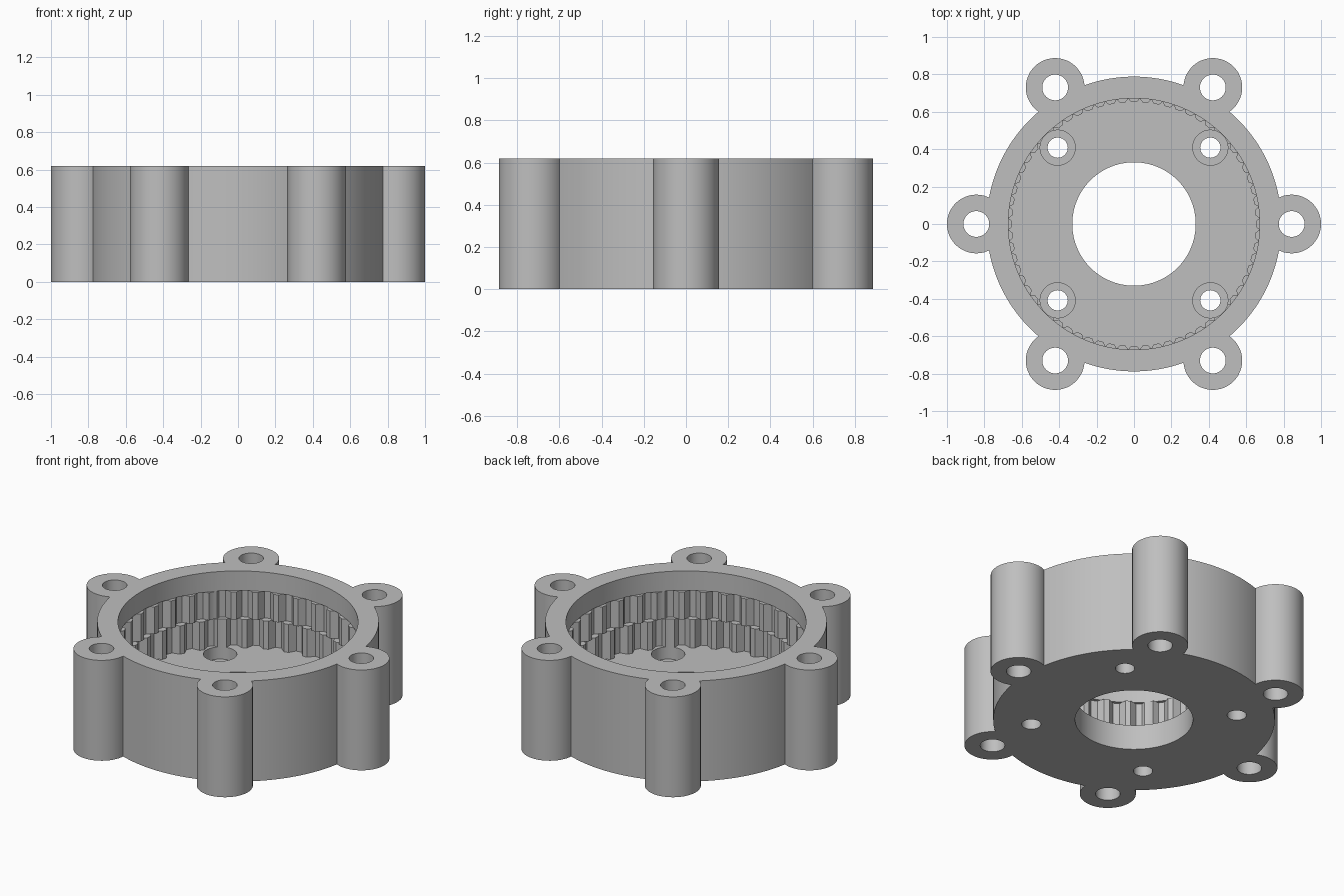
import bpy, bmesh, math

cube = bpy.data.objects.get("Cube")
if cube:
    bpy.data.objects.remove(cube, do_unlink=True)

HEIGHT, FLOOR, MID, TEETH_TOP = 0.62, 0.155, 0.33, 0.5
BODY_R, BORE_R, TIP_R, ROOT_R = 0.788, 0.672, 0.652, 0.69
TEETH = 34

grey = bpy.data.materials.new("plain grey")
grey.use_nodes = True
colour = (0.52, 0.52, 0.52, 1)
grey.diffuse_color = colour
grey.node_tree.nodes["Principled BSDF"].inputs["Base Color"].default_value = colour


def prism(name, outline, z0, z1):
    """Extrude a closed outline from z0 to z1."""
    bm = bmesh.new()
    base = bm.faces.new([bm.verts.new((x, y, z0)) for x, y in outline])
    top = bmesh.ops.extrude_face_region(bm, geom=[base])["geom"]
    verts = [g for g in top if isinstance(g, bmesh.types.BMVert)]
    bmesh.ops.translate(bm, verts=verts, vec=(0, 0, z1 - z0))
    bmesh.ops.recalc_face_normals(bm, faces=bm.faces)
    mesh = bpy.data.meshes.new(name)
    bm.to_mesh(mesh)
    bm.free()
    mesh.materials.append(grey)
    ob = bpy.data.objects.new(name, mesh)
    bpy.context.collection.objects.link(ob)
    return ob


def polar(r, a, cx=0.0, cy=0.0):
    return cx + r * math.cos(a), cy + r * math.sin(a)


def circle(r, n, centre=(0, 0)):
    return [polar(r, math.tau * i / n, *centre) for i in range(n)]


def gear(phase):
    """Inner outline of one row of ring gear teeth."""
    pitch = math.tau / TEETH
    steps = [(-0.36, ROOT_R), (-0.12, TIP_R), (0.12, TIP_R), (0.36, ROOT_R)]
    return [polar(r, pitch * (i + phase + s)) for i in range(TEETH) for s, r in steps]


def combine(target, tool, operation):
    mod = target.modifiers.new(operation, 'BOOLEAN')
    mod.operation, mod.solver, mod.object = operation, 'EXACT', tool
    bpy.context.view_layer.objects.active = target
    bpy.ops.object.modifier_apply(modifier=mod.name)
    bpy.data.objects.remove(tool, do_unlink=True)


# Round body with six bolt lugs
housing = prism("ring_gear_housing", circle(BODY_R, 144), 0, HEIGHT)
lug_centres = [polar(0.843, math.radians(60 * i)) for i in range(6)]
for c in lug_centres:
    combine(housing, prism("lug", circle(0.157, 48, c), 0, HEIGHT), 'UNION')

# Smooth upper bore and two staggered rows of teeth
combine(housing, prism("lower_teeth", gear(0.5), FLOOR, MID), 'DIFFERENCE')
combine(housing, prism("upper_teeth", gear(0), MID - 0.001, TEETH_TOP), 'DIFFERENCE')
combine(housing, prism("bore", circle(BORE_R, 144), TEETH_TOP - 0.001, HEIGHT + 0.1), 'DIFFERENCE')

# Centre opening and lug holes
combine(housing, prism("centre_hole", circle(0.33, 96), -0.1, FLOOR + 0.1), 'DIFFERENCE')
for c in lug_centres:
    combine(housing, prism("lug_hole", circle(0.069, 32, c), -0.1, HEIGHT + 0.1), 'DIFFERENCE')

# Four counterbored floor holes
for i in range(4):
    c = polar(0.577, math.radians(45 + 90 * i))
    combine(housing, prism("screw_hole", circle(0.054, 32, c), -0.1, FLOOR + 0.1), 'DIFFERENCE')
    combine(housing, prism("counterbore", circle(0.094, 40, c), 0.08, HEIGHT + 0.1), 'DIFFERENCE')

# Smooth round walls, crisp edges
bpy.ops.object.select_all(action='DESELECT')
housing.select_set(True)
bpy.context.view_layer.objects.active = housing
bpy.ops.object.shade_smooth_by_angle(angle=math.radians(25))
